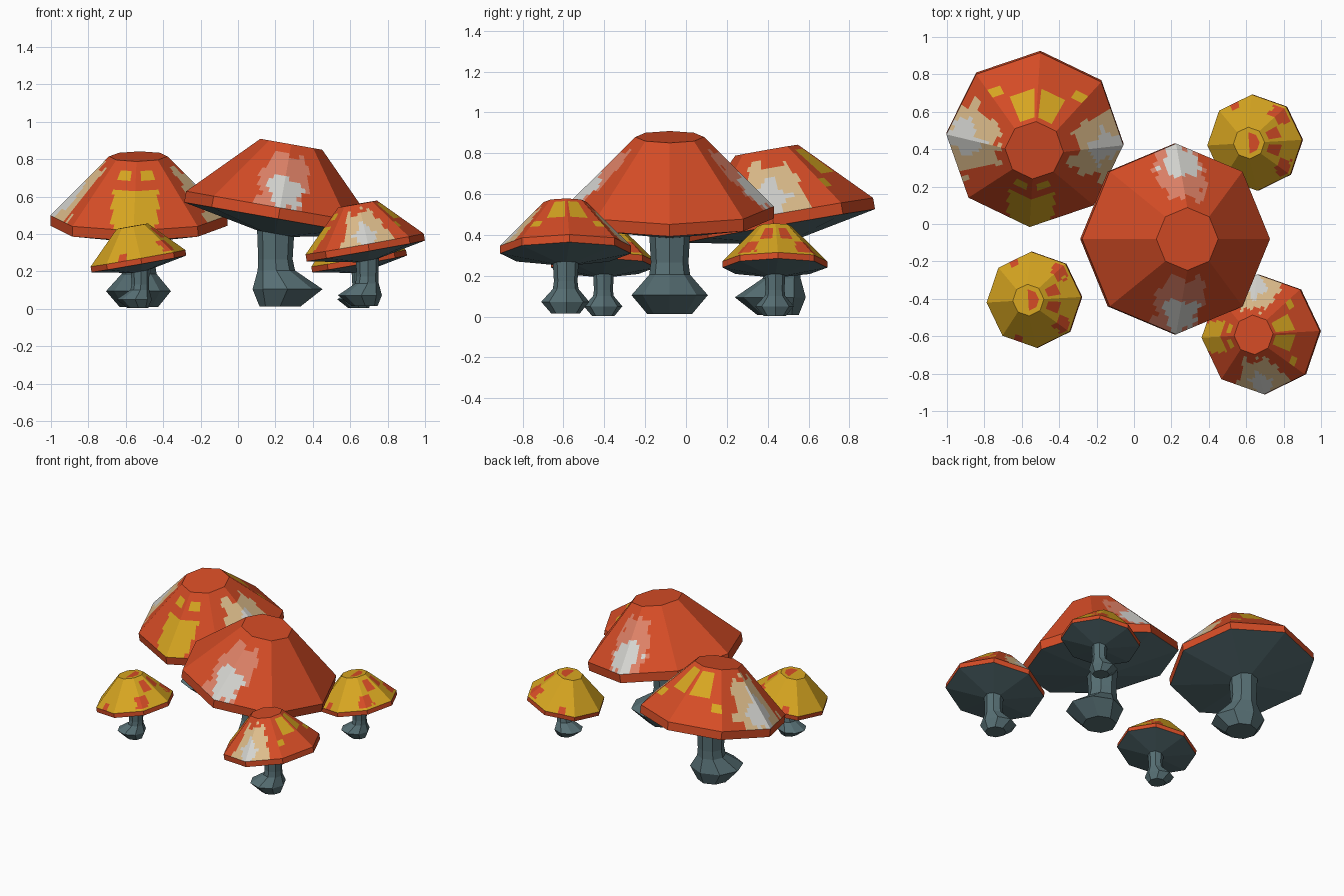
import bpy, bmesh, math, random
from mathutils import Vector, Matrix

if "Cube" in bpy.data.objects:
    bpy.data.objects.remove(bpy.data.objects["Cube"])

random.seed(4)
COLOURS = {
    "red": (0.66, 0.072, 0.019), "yellow": (0.68, 0.38, 0.015),
    "cream": (0.73, 0.51, 0.26), "pink": (0.73, 0.22, 0.135),
    "white": (0.66, 0.66, 0.63), "slate": (0.095, 0.16, 0.175)}
NAMES = list(COLOURS)
MATS = []
for n, c in COLOURS.items():
    m = bpy.data.materials.new(n)
    m.diffuse_color = (*c, 1)
    m.use_nodes = True
    m.node_tree.nodes["Principled BSDF"].inputs["Base Color"].default_value = m.diffuse_color
    MATS.append(m)

SIDES, COLS, ROWS = 8, 12, 14
R_RIM, R_TOP, R_NECK = 0.51, 0.168, 0.1
CAP_H, RIM_H, UNDER_H = 0.345, 0.06, 0.14
# cap leans 10 degrees towards local +x
TILT = Matrix.Translation((0, 0, 0.515)) @ Matrix.Rotation(math.radians(10), 4, 'Y')


def corner(k, r, z):
    a = k * math.tau / SIDES
    return Vector((r * math.cos(a), r * math.sin(a), z))


def edge_point(s, r, z):
    """Point at position s (0..8 sides) along a flat-sided ring."""
    k = math.floor(s + 1e-6)
    return corner(k, r, z).lerp(corner(k + 1, r, z), s - k)


def paint(kind, s, t, noise):
    """Colour of the cap at side position s and height t (0 rim, 1 top)."""
    s = min(s, 8 - s)               # mirrored about the leaning direction
    d = abs(s - 2) + noise
    if kind == "plain":
        if d < 0.34 - abs(t - 0.25) * 0.75 and t < 0.5:
            return "white"
        if d < 0.36 + 0.25 * t and t + noise * 0.6 < 0.82:
            return "pink"
        return "red"
    if kind == "spotted":
        if d < 0.34 - abs(t - 0.25) * 0.9:
            return "white"
        if d < 0.62 and t + noise < 0.8:
            return "cream"
        if s < 0.13 / (0.36 - 0.25 * t) and t < 0.57:
            return "yellow"
        if 0.2 < s < 0.6 and 0.68 < t < 0.87:
            return "yellow"
        if 3.33 < s < 3.92 and 0.48 < t < 0.92:
            return "yellow"
        if 3.0 < s < 3.27 and 0.28 < t < 0.46:
            return "yellow"
        return "red"
    # golden caps with red spots
    if 3.33 < s < 3.85 and 0.5 < t < 0.87:
        return "red"
    if 2.75 < s + noise < 3.35 and 0.1 < t < 0.46:
        return "red"
    if 1.3 < s < 1.6 and t < 0.22:
        return "red"
    return "yellow"


def finish(name, bm, loc, scale, turn):
    bmesh.ops.remove_doubles(bm, verts=bm.verts, dist=1e-5)
    bmesh.ops.recalc_face_normals(bm, faces=bm.faces)
    me = bpy.data.meshes.new(name)
    bm.to_mesh(me)
    bm.free()
    for m in MATS:
        me.materials.append(m)
    ob = bpy.data.objects.new(name, me)
    ob.location, ob.scale = loc, (scale,) * 3
    ob.rotation_euler.z = math.radians(turn)
    bpy.context.collection.objects.link(ob)


def add_face(bm, pts, colour):
    f = bm.faces.new([bm.verts.new(p) for p in pts])
    f.material_index = NAMES.index(colour)


def make_cap(name, kind, *place):
    bm = bmesh.new()
    noise = {}
    # sloping sides, cut into small cells for the painted patches
    for i in range(SIDES * COLS):
        s0, s1 = i / COLS, (i + 1) / COLS
        for j in range(ROWS):
            t0, t1 = j / ROWS, (j + 1) / ROWS
            n = noise.setdefault((i // 2, j // 2), random.uniform(-0.1, 0.1))
            pts = []
            for s, t in ((s0, t0), (s1, t0), (s1, t1), (s0, t1)):
                r = R_RIM + (R_TOP - R_RIM) * t
                pts.append(TILT @ edge_point(s, r, CAP_H * t))
            add_face(bm, pts, paint(kind, (s0 + s1) / 2, (t0 + t1) / 2, n))
        # rim band
        add_face(bm, [TILT @ edge_point(s, R_RIM, z) for s, z in
                      ((s0, -RIM_H), (s1, -RIM_H), (s1, 0), (s0, 0))], "red")
        # flat top disc
        inner = "red" if kind != "golden" or 2 <= s0 < 6 else "yellow"
        outer = "yellow" if kind == "golden" else "red"
        a, b = (edge_point(s, R_TOP, CAP_H) for s in (s0, s1))
        c, e = (edge_point(s, R_TOP * 0.68, CAP_H) for s in (s0, s1))
        add_face(bm, [TILT @ p for p in (a, b, e, c)], outer)
        add_face(bm, [TILT @ p for p in (c, e, Vector((0, 0, CAP_H)))], inner)
    finish(name, bm, *place)


def make_stem(name, *place):
    bm = bmesh.new()
    # underside cone, leaning neck, flared foot
    rings = [[TILT @ corner(k, R_RIM, -RIM_H) for k in range(SIDES)],
             [TILT @ corner(k, R_NECK, -UNDER_H) for k in range(SIDES)]]
    for x, z, r in ((-0.025, 0.24, 0.092), (-0.02, 0.18, 0.1),
                    (0.04, 0.08, 0.187), (0.0, -0.012, 0.11)):
        rings.append([corner(k, r, z) + Vector((x, 0, 0)) for k in range(SIDES)])
    for lo, hi in zip(rings, rings[1:]):
        for k in range(SIDES):
            n = (k + 1) % SIDES
            add_face(bm, (lo[k], lo[n], hi[n], hi[k]), "slate")
    add_face(bm, rings[-1], "slate")
    finish(name, bm, *place)


# name, paint style, position, scale, turn about z
MUSHROOMS = (
    ("centre", "plain", (0.225, -0.08, 0.025), 1.0, 0),
    ("back_left", "spotted", (-0.53, 0.45, 0.02), 0.93, -93.5),
    ("front_right", "spotted", (0.677, -0.59, 0.022), 0.63, 183.3),
    ("back_right", "golden", (0.645, 0.435, 0.01), 0.505, 183.4),
    ("front_left", "golden", (-0.535, -0.405, 0.01), 0.505, 183.4))
for label, kind, *place in MUSHROOMS:
    make_cap(label + "_mushroom_cap", kind, *place)
    make_stem(label + "_mushroom_stem", *place)
